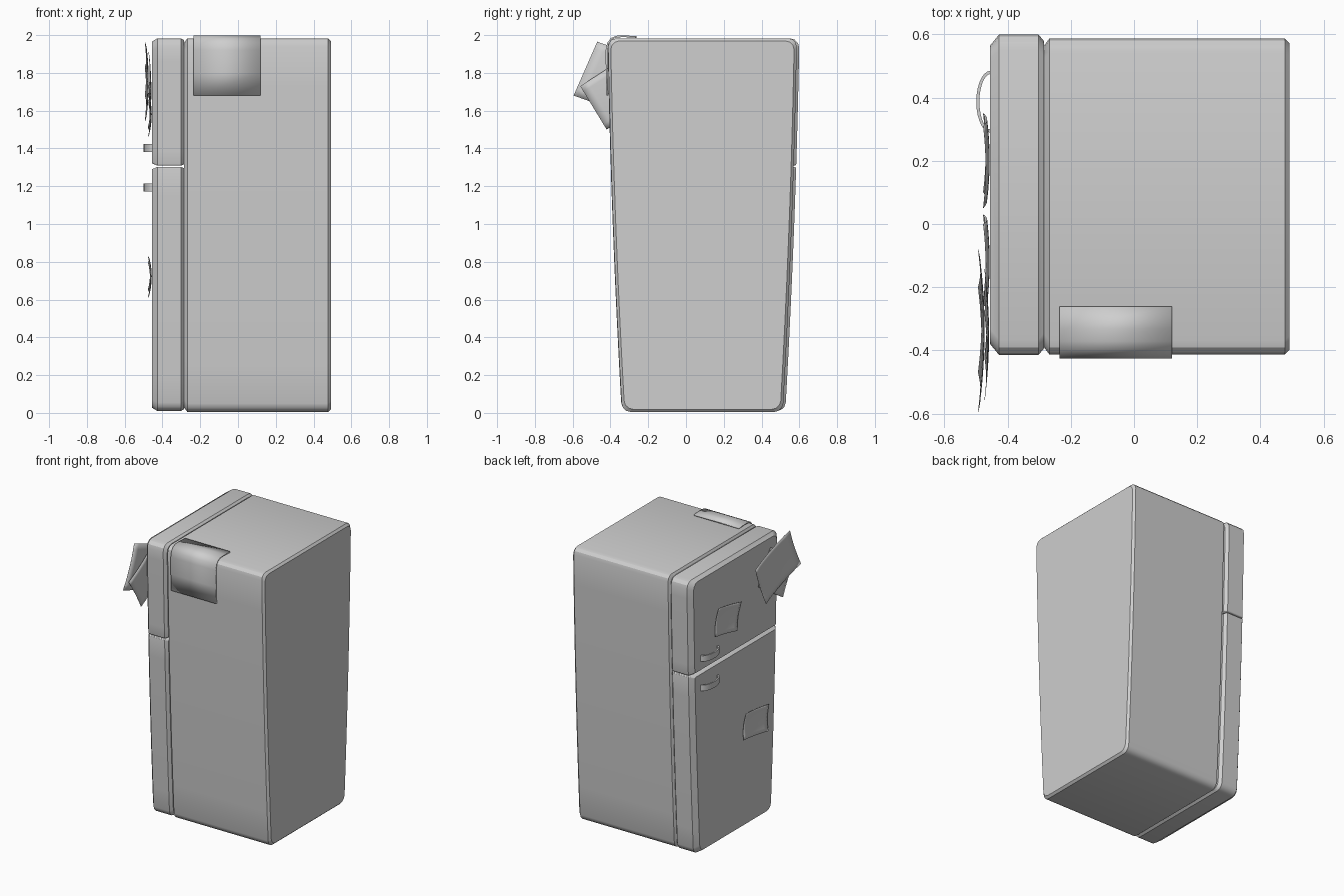
import bpy, math

cube = bpy.data.objects.get("Cube")
if cube:
    bpy.data.objects.remove(cube, do_unlink=True)

grey = bpy.data.materials.new("plain_grey")
grey.use_nodes = True
colour = (0.62, 0.62, 0.62, 1)
grey.diffuse_color = colour
grey.node_tree.nodes["Principled BSDF"].inputs["Base Color"].default_value = colour


def make(name, verts, faces, thickness=0, angle=30):
    mesh = bpy.data.meshes.new(name)
    mesh.from_pydata(verts, [], faces)
    mesh.materials.append(grey)
    mesh.polygons.foreach_set("use_smooth", [True] * len(faces))
    mesh.set_sharp_from_angle(angle=math.radians(angle))
    ob = bpy.data.objects.new(name, mesh)
    bpy.context.collection.objects.link(ob)
    if thickness:
        mod = ob.modifiers.new("thickness", "SOLIDIFY")
        mod.thickness = thickness
        mod.offset = 0
    return ob


def half_width(z):
    # gently bulging taper, wider at the top
    t = z / 1.98
    return 0.425 + 0.115 * t - 0.04 * t * t


def ring(x, inset, z0, z1, centre, grow, r0, r1, e0, e1):
    """Outline of the tapered cabinet at one depth; r = corner radii, e = end inset factors."""
    lo, hi = z0 + inset * e0, z1 - inset * e1
    half = []
    steps = 3
    for k in range(steps + 1):
        a = math.pi / 2 * k / steps
        z = lo + r0 * (1 - math.sin(a))
        half.append((r0 * (1 - math.cos(a)), z))
    half.reverse()                       # side up to bottom edge order
    half = sorted(half, key=lambda p: p[1])
    for k in range(1, 9):
        half.append((0, lo + r0 + (hi - r1 - lo - r0) * k / 9))
    for k in range(steps + 1):
        a = math.pi / 2 * k / steps
        half.append((r1 * (1 - math.cos(a)), hi - r1 * (1 - math.sin(a))))
    right = [(x, centre + half_width(z) + grow - inset - d, z) for d, z in half]
    left = [(x, 2 * centre - y, z) for x, y, z in reversed(right)]
    return right + left


def panel(name, sections, *shape):
    verts, faces = [], []
    for x, inset in sections:
        outline = ring(x, inset, *shape)
        n = len(outline)
        verts += outline
    for s in range(len(sections) - 1):
        for i in range(n):
            j = (i + 1) % n
            faces.append((s * n + i, s * n + j, s * n + n + j, s * n + n + i))
    faces.append(tuple(reversed(range(n))))
    faces.append(tuple(range(len(verts) - n, len(verts))))
    return make(name, verts, faces)


# Cabinet and its two doors
panel("cabinet", [(-0.285, 0.022), (-0.268, 0), (0.477, 0), (0.492, 0.014)],
      0.005, 1.983, 0.087, 0, 0.045, 0.045, 1, 1)
door = [(-0.455, 0.034), (-0.427, 0), (-0.302, 0), (-0.285, 0.02)]
panel("lower_door", door, 0.01, 1.302, 0.0925, 0.0075, 0.045, 0.008, 0.5, 0.35)
panel("upper_door", door, 1.309, 1.983, 0.0925, 0.0075, 0.008, 0.05, 0.35, 0.5)

# Bowed strap handles
for name, z in (("lower_handle", 1.193), ("upper_handle", 1.403)):
    verts, faces = [], []
    n = 14
    for k in range(n + 1):
        a = math.pi * k / n
        for r in (0, 0.01):
            for h in (-0.021, 0.021):
                verts.append((-0.453 - (0.046 - r) * math.sin(a),
                              0.387 + (0.098 - r) * math.cos(a), z + h))
    for k in range(n):
        for p, q in ((0, 1), (1, 3), (3, 2), (2, 0)):
            faces.append((4 * k + p, 4 * k + q, 4 * k + 4 + q, 4 * k + 4 + p))
    faces += [(0, 2, 3, 1), (4 * n, 4 * n + 1, 4 * n + 3, 4 * n + 2)]
    make(name, verts, faces)


def sheet(name, corners, x, curl):
    """Curled sheet spanning four (y, z) corners, held near the middle."""
    n = 8
    a, b, c, d = corners
    verts, faces = [], []
    for i in range(n + 1):
        for j in range(n + 1):
            u, v = i / n, j / n
            y, z = [(1 - v) * ((1 - u) * a[m] + u * b[m]) + v * ((1 - u) * d[m] + u * c[m])
                    for m in (0, 1)]
            lift = curl * (0.6 * (2 * v - 1) ** 2 + 0.4 * (2 * u - 1) ** 2)
            verts.append((x - lift, y, z))
    for i in range(n):
        for j in range(n):
            k = i * (n + 1) + j
            faces.append((k, k + 1, k + n + 2, k + n + 1))
    make(name, verts, faces, 0.001)


# Paper sheets on the doors
sheet("back_sheet", [(-0.28, 1.91), (-0.14, 1.68), (-0.42, 1.5), (-0.56, 1.73)], -0.459, 0.014)
sheet("overhanging_sheet", [(-0.47, 1.965), (-0.595, 1.68), (-0.2, 1.54), (-0.08, 1.83)],
      -0.473, 0.02)
sheet("upper_note", [(0.31, 1.7), (0.05, 1.65), (0.1, 1.46), (0.35, 1.51)], -0.457, 0.02)
sheet("lower_note", [(0, 0.83), (-0.26, 0.8), (-0.25, 0.61), (0.03, 0.65)], -0.457, 0.02)

# Cloth draped over the upper edge of the cabinet
path = [(-0.415, 1.68), (-0.42, 1.8), (-0.421, 1.92), (-0.413, 1.957), (-0.396, 1.98),
        (-0.37, 1.992), (-0.33, 1.994), (-0.262, 1.99)]
verts = [(x, y, z) for y, z in path for x in (-0.235, 0.12)]
faces = [(2 * k, 2 * k + 1, 2 * k + 3, 2 * k + 2) for k in range(len(path) - 1)]
make("draped_cloth", verts, faces, 0.009)
